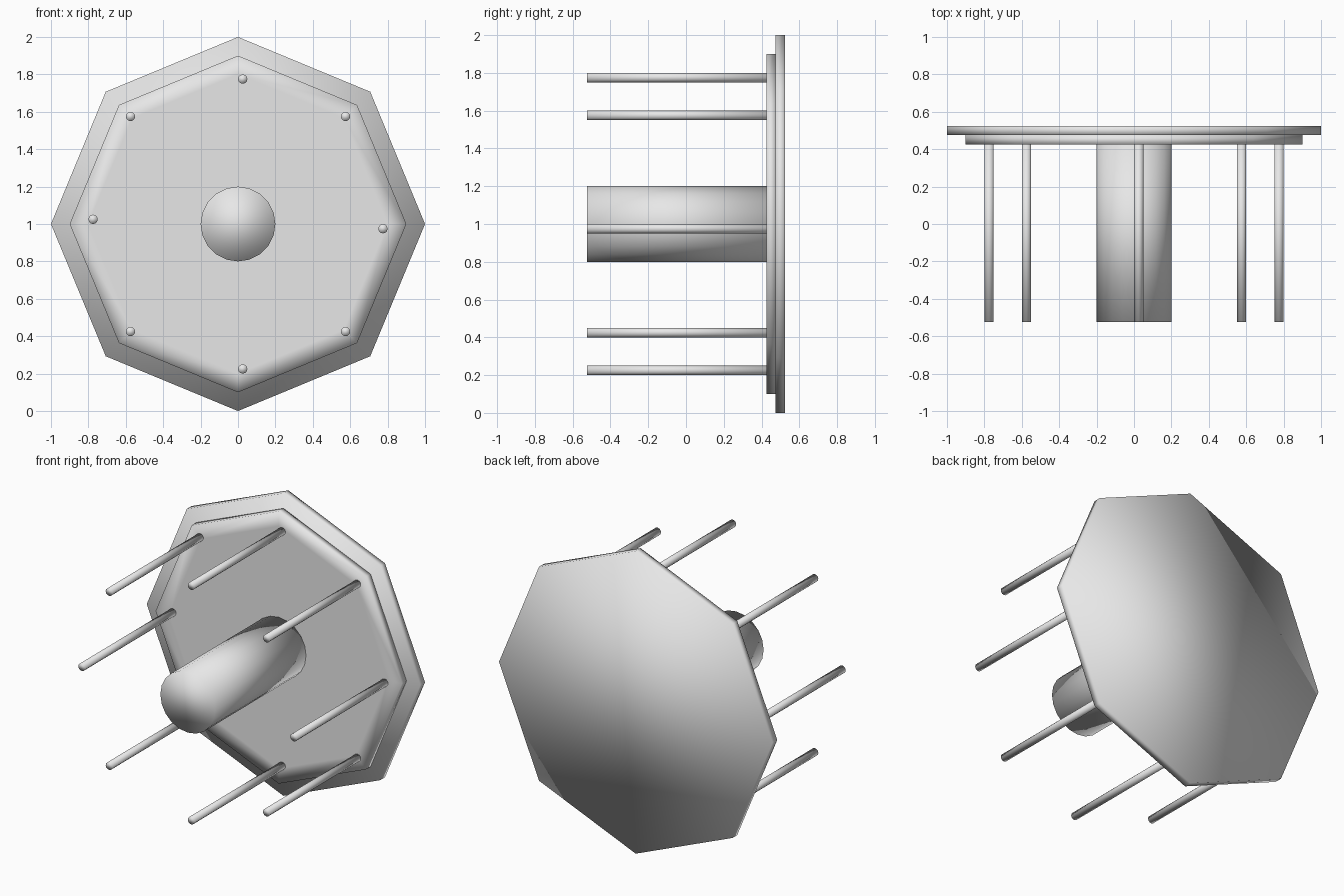
import bpy, bmesh
from math import pi
from mathutils import Matrix, Vector

if "Cube" in bpy.data.objects:
    bpy.data.objects.remove(bpy.data.objects["Cube"], do_unlink=True)

grey = bpy.data.materials.new("plain grey")
grey.use_nodes = True
grey.diffuse_color = (0.8, 0.8, 0.8, 1)
grey.node_tree.nodes["Principled BSDF"].inputs["Base Color"].default_value = (0.8, 0.8, 0.8, 1)

FRONT, FACE, SEAM, BACK = -0.525, 0.425, 0.475, 0.525
CENTRE_Z = 1.0


def prism(name, sides, radius, y0, y1, x=0.0, z=CENTRE_Z, flat_front=0.0):
    """Smooth-shaded prism lying along y; flat_front insets a level area on its front."""
    bm = bmesh.new()
    place = Matrix.Translation((x, (y0 + y1) / 2, z)) @ Matrix.Rotation(pi / 2, 4, 'X')
    bmesh.ops.create_cone(bm, cap_ends=True, segments=sides, radius1=radius,
                          radius2=radius, depth=y1 - y0, matrix=place)
    if flat_front:
        bm.normal_update()
        cap = min(bm.faces, key=lambda f: f.normal.y)
        bmesh.ops.inset_region(bm, faces=[cap], thickness=flat_front)
    for face in bm.faces:
        face.smooth = True
    mesh = bpy.data.meshes.new(name)
    bm.to_mesh(mesh)
    bm.free()
    mesh.materials.append(grey)
    obj = bpy.data.objects.new(name, mesh)
    bpy.context.collection.objects.link(obj)
    return obj


# Two stacked octagonal plates
prism("back_plate", 8, 1.0, SEAM, BACK)
prism("front_plate", 8, 0.9, FACE, SEAM, flat_front=0.1)

# Central column
prism("centre_column", 20, 0.2, FRONT, FACE)

# Ring of thin rods, the axis ones slightly off centre
rods = [(sx * 0.575, sz * 0.575) for sx in (-1, 1) for sz in (-1, 1)]
rods += [(0.025, 0.775), (0.025, -0.775), (-0.775, 0.025), (0.775, -0.025)]
for i, (x, dz) in enumerate(rods):
    prism(f"rod_{i + 1}", 12, 0.025, FRONT, FACE, x, CENTRE_Z + dz)
